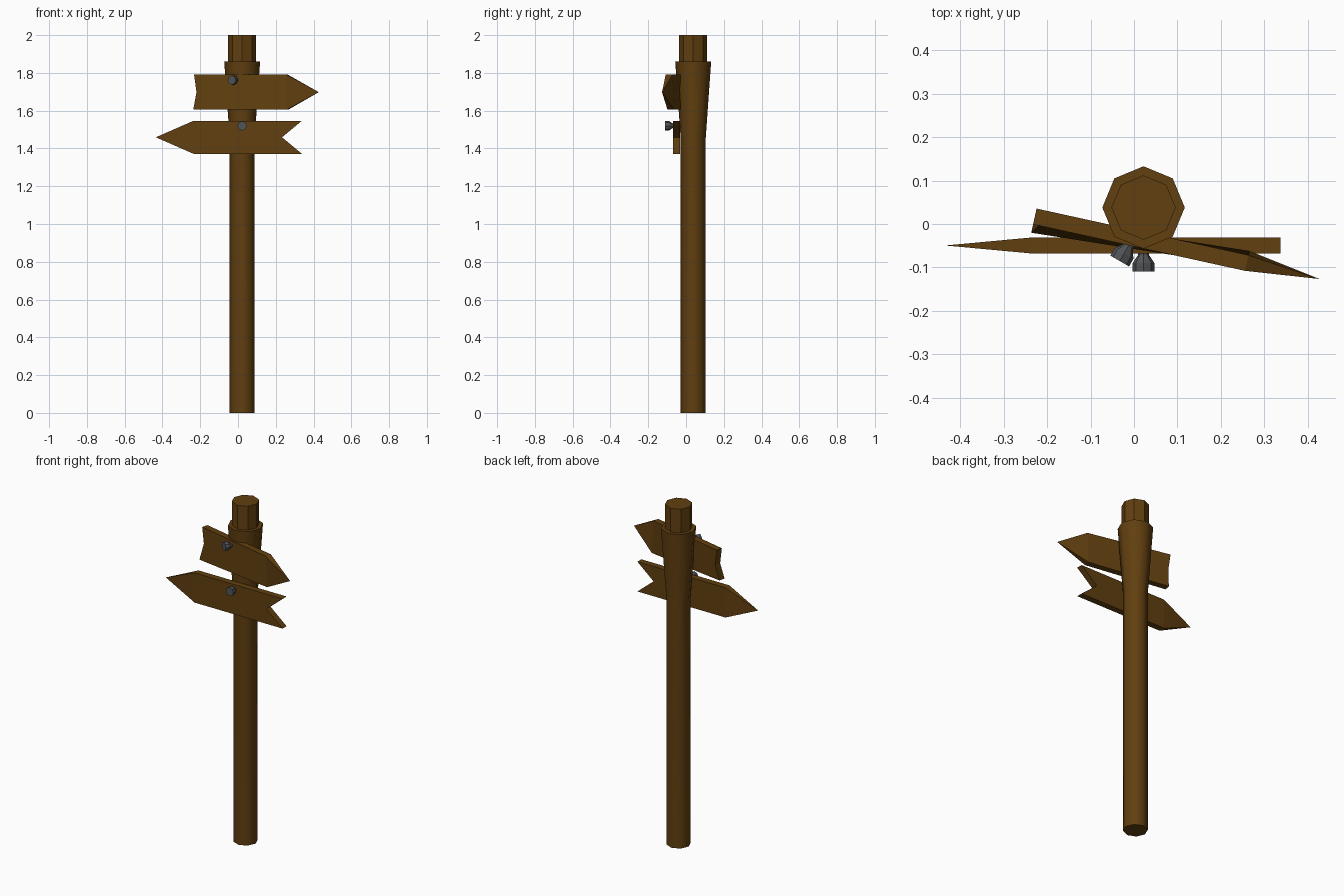
import bpy, bmesh, math
from mathutils import Matrix, Vector

cube = bpy.data.objects.get("Cube")
if cube:
    bpy.data.objects.remove(cube, do_unlink=True)


def material(name, rgb):
    mat = bpy.data.materials.new(name)
    mat.use_nodes = True
    mat.diffuse_color = (*rgb, 1)
    mat.node_tree.nodes["Principled BSDF"].inputs["Base Color"].default_value = (*rgb, 1)
    return mat


wood = material("brown wood", (0.12, 0.05, 0.005))
iron = material("grey iron", (0.085, 0.088, 0.095))


def finish(name, bm, mat, matrix):
    bmesh.ops.recalc_face_normals(bm, faces=bm.faces)
    mesh = bpy.data.meshes.new(name)
    bm.to_mesh(mesh)
    bm.free()
    mesh.materials.append(mat)
    obj = bpy.data.objects.new(name, mesh)
    obj.matrix_world = matrix
    bpy.context.collection.objects.link(obj)
    return obj


def turned(name, profile, mat, matrix, smooth_below=0):
    """Eight-sided solid from (radius, height) rings; walls below a height are smooth."""
    bm = bmesh.new()
    rings = []
    for r, z in profile:
        angles = [i * math.pi / 4 for i in range(8)]
        rings.append([bm.verts.new((r * math.cos(a), r * math.sin(a), z)) for a in angles])
    bm.faces.new(rings[0])
    bm.faces.new(rings[-1])
    for low, high in zip(rings, rings[1:]):
        for i in range(8):
            j = (i + 1) % 8
            face = bm.faces.new((low[i], low[j], high[j], high[i]))
            face.smooth = high[i].co.z <= smooth_below and low[i].co.z < high[i].co.z
    # Keep the caps and the ledge crisp
    for edge in bm.edges:
        if len({f.smooth for f in edge.link_faces}) > 1:
            edge.smooth = False
    return finish(name, bm, mat, matrix)


def board(name, length, point, notch, height, location, angle, twist=0.0):
    """Arrow board along local x: notched tail at 0, shoulder at length, then a point."""
    bm = bmesh.new()
    half, thick = height / 2, 0.0185
    outline = [(0, half), (notch, 0), (0, -half), (length, -half), (length, half)]
    sides = []
    for side in (-1, 1):
        verts = []
        for u, v in outline:
            shift = twist * (u / length * 1.5 - 1) if v < 0 else 0
            verts.append(bm.verts.new((u, side * thick + shift, v)))
        sides.append(verts)
        bm.faces.new(verts)
    tip = bm.verts.new((length + point, 0, 0))
    front, back = sides
    for a, b in ((0, 1), (1, 2), (2, 3), (4, 0)):
        bm.faces.new((front[a], front[b], back[b], back[a]))
    for a, b in ((front[3], front[4]), (back[4], back[3]),
                 (front[4], back[4]), (back[3], front[3])):
        bm.faces.new((a, b, tip))
    matrix = Matrix.Translation(location) @ Matrix.Rotation(math.radians(angle), 4, "Z")
    return finish(name, bm, wood, matrix)


# Post with flared upper section and narrower octagonal top
turned("post", [(0.066, 0), (0.066, 1.45), (0.095, 1.86), (0.074, 1.86), (0.074, 2)],
       wood, Matrix.Translation((0.022, 0.038, 0)), smooth_below=1.9)

# Arrow boards
board("upper_board", 0.5, 0.172, 0.013, 0.185, (-0.2285, 0.0175, 1.698), -12.4, twist=0.02)
tail = Vector((0.338, -0.0495, 1.459))
board("lower_board", 0.573, 0.2, 0.105, 0.175, tail, 180)


# Nails, each with a flared neck and thick head
def nail(name, location, yaw):
    matrix = (Matrix.Translation(location) @ Matrix.Rotation(math.radians(yaw), 4, "Z")
              @ Matrix.Rotation(math.pi / 2, 4, "X"))
    turned(name, [(0.013, -0.03), (0.013, 0.012), (0.025, 0.03), (0.025, 0.05)], iron, matrix)


nail("upper_nail", (-0.008, -0.042, 1.762), -30)
nail("lower_nail", (0.022, -0.06, 1.52), 0)
